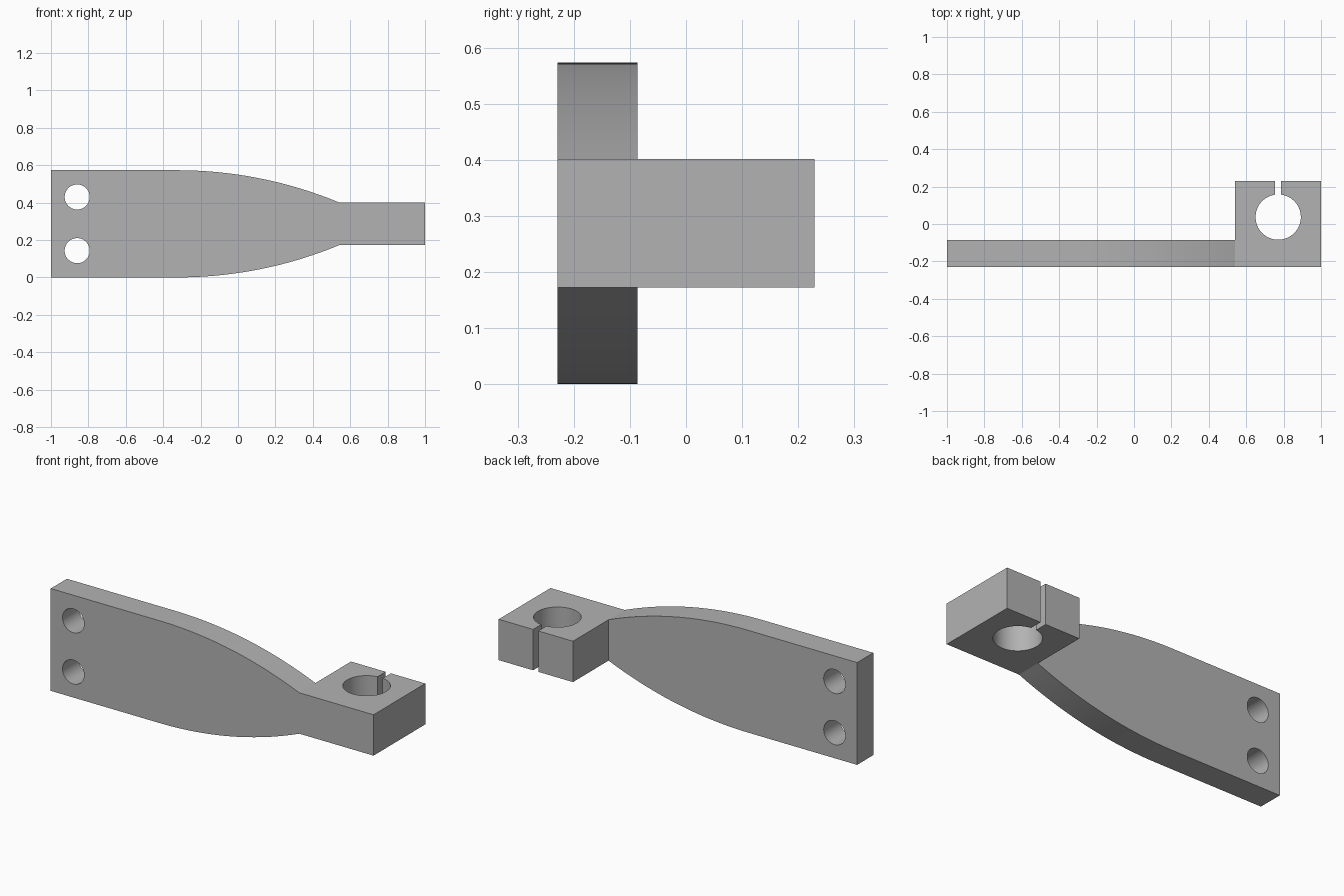
import bpy, bmesh, math
from mathutils import Matrix

if "Cube" in bpy.data.objects:
    bpy.data.objects.remove(bpy.data.objects["Cube"])

HALF_DEPTH, PLATE_BACK = 0.229, -0.086
HEIGHT, MID = 0.573, 0.2865
NECK_X, NECK_HALF = 0.54, 0.1145
ARC_X = -0.325

grey = bpy.data.materials.new("plain_grey")
grey.use_nodes = True
grey.diffuse_color = (0.45, 0.45, 0.45, 1)
grey.node_tree.nodes["Principled BSDF"].inputs["Base Color"].default_value = grey.diffuse_color


def make_object(name, bm):
    bmesh.ops.recalc_face_normals(bm, faces=bm.faces)
    mesh = bpy.data.meshes.new(name)
    bm.to_mesh(mesh)
    bm.free()
    mesh.materials.append(grey)
    obj = bpy.data.objects.new(name, mesh)
    bpy.context.collection.objects.link(obj)
    return obj


def box(name, low, high):
    bm = bmesh.new()
    size = [b - a for a, b in zip(low, high)]
    centre = [(a + b) / 2 for a, b in zip(low, high)]
    bmesh.ops.create_cube(bm, size=1, matrix=Matrix.Translation(centre) @ Matrix.Diagonal((*size, 1)))
    return make_object(name, bm)


def cylinder(name, centre, radius, length, rotation=Matrix()):
    bm = bmesh.new()
    bmesh.ops.create_cone(bm, cap_ends=True, segments=64, radius1=radius, radius2=radius,
                          depth=length, matrix=Matrix.Translation(centre) @ rotation)
    return make_object(name, bm)


# Upper half of the outline: straight edge, tapering arc, then clamp neck
drop, run = MID - NECK_HALF, NECK_X - ARC_X
radius = (run ** 2 + drop ** 2) / (2 * drop)
sweep = math.asin(run / radius)
STEPS = 24
upper = [(-1, MID)]
for i in range(STEPS + 1):
    a = sweep * i / STEPS
    upper.append((ARC_X + radius * math.sin(a), MID - radius * (1 - math.cos(a))))
upper.append((1, NECK_HALF))
outline = upper + [(x, -z) for x, z in reversed(upper)]

# Bracket body extruded over the full clamp depth
bm = bmesh.new()
face = bm.faces.new([bm.verts.new((x, -HALF_DEPTH, MID + z)) for x, z in outline])
extruded = bmesh.ops.extrude_face_region(bm, geom=[face])
bmesh.ops.translate(bm, vec=(0, 2 * HALF_DEPTH, 0),
                    verts=[v for v in extruded["geom"] if isinstance(v, bmesh.types.BMVert)])
bracket = make_object("clamp_bracket", bm)

# Cutters: space behind the plate, shaft bore, clamp slot, two bolt holes
cutters = [
    box("rear_cutter", (-1.5, PLATE_BACK, -1), (NECK_X, 1, 1)),
    cylinder("bore_cutter", (0.771, 0.037, MID), 0.121, 1),
    box("slot_cutter", (0.755, 0.037, -1), (0.787, 1, 1)),
]
for z in (0.143, 0.43):
    cutters.append(cylinder("bolt_cutter", (-0.86, -0.15, z), 0.067, 1,
                            Matrix.Rotation(math.pi / 2, 4, "X")))

bpy.ops.object.select_all(action="DESELECT")
bracket.select_set(True)
bpy.context.view_layer.objects.active = bracket
for cutter in cutters:
    mod = bracket.modifiers.new(cutter.name, "BOOLEAN")
    mod.operation, mod.solver, mod.object = "DIFFERENCE", "EXACT", cutter
    bpy.ops.object.modifier_apply(modifier=mod.name)
    bpy.data.objects.remove(cutter)

bpy.ops.object.shade_smooth_by_angle(angle=math.radians(15))
